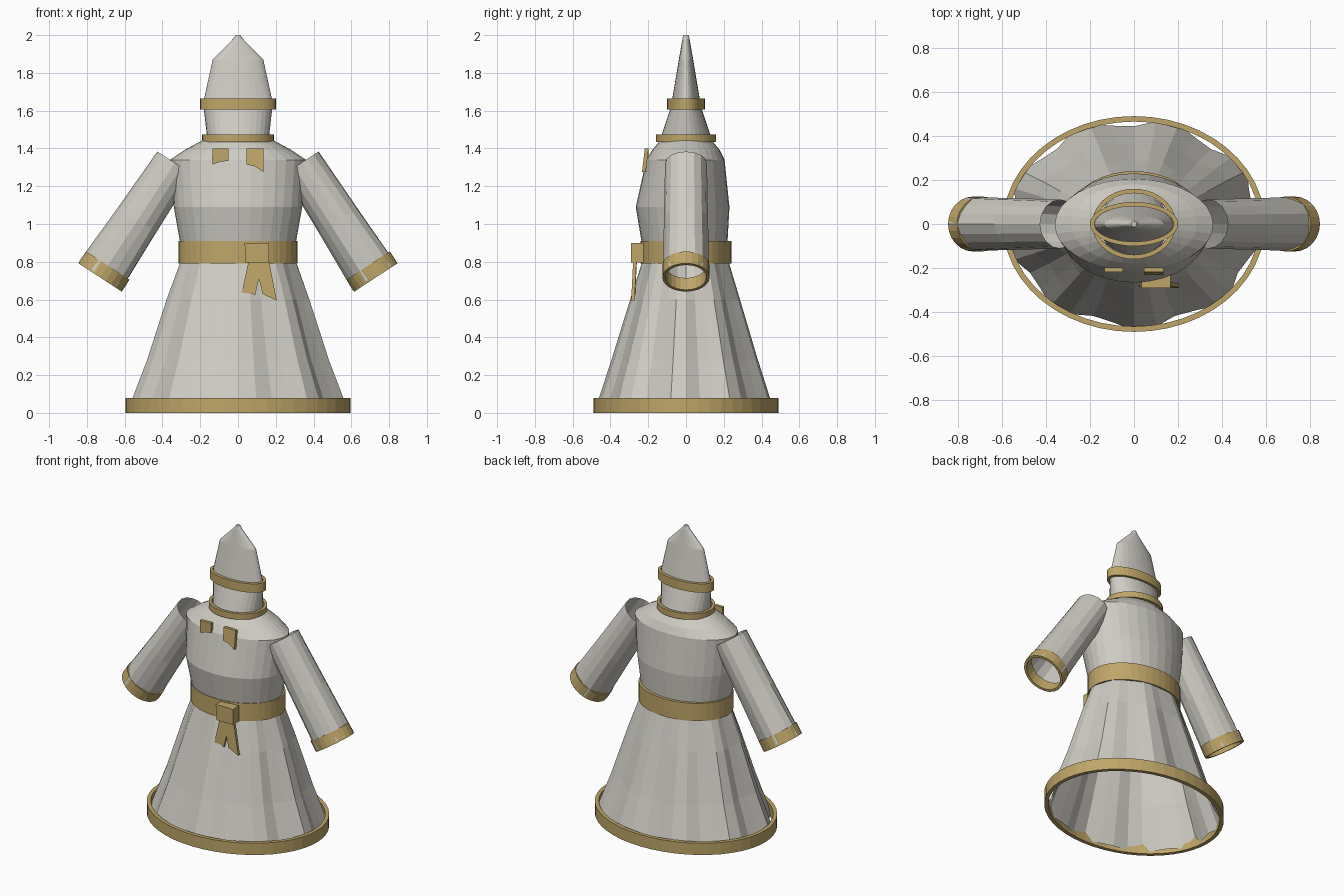
import bpy, bmesh, math
from mathutils import Vector, Matrix

if "Cube" in bpy.data.objects:
    bpy.data.objects.remove(bpy.data.objects["Cube"])


def material(name, rgb):
    m = bpy.data.materials.new(name)
    m.diffuse_color = (*rgb, 1)
    m.use_nodes = True
    m.node_tree.nodes["Principled BSDF"].inputs["Base Color"].default_value = m.diffuse_color
    return m


CLOTH = material("pale_grey_cloth", (0.62, 0.60, 0.55))
GOLD = material("gold_trim", (0.52, 0.38, 0.14))


def finish(bm, name, mat):
    mesh = bpy.data.meshes.new(name)
    bm.to_mesh(mesh)
    bm.free()
    mesh.materials.append(mat)
    obj = bpy.data.objects.new(name, mesh)
    bpy.context.collection.objects.link(obj)
    return obj


def loft(name, rings, mat, sides=32, folds=0, phase=0.0, closed=False, cap=False):
    """Skin elliptical rings (z, rx, ry, centre_y, fold_depth)."""
    bm = bmesh.new()
    loops = []
    for z, rx, ry, cy, depth in rings:
        loop = []
        for i in range(sides):
            a = 2 * math.pi * i / sides
            k = 1 + depth * math.cos(folds * a + phase)
            loop.append(bm.verts.new((rx * k * math.cos(a), cy + ry * k * math.sin(a), z)))
        loops.append(loop)
    pairs = list(zip(loops, loops[1:]))
    if closed:
        pairs.append((loops[-1], loops[0]))
    for lo, hi in pairs:
        for i in range(sides):
            j = (i + 1) % sides
            bm.faces.new((lo[i], lo[j], hi[j], hi[i]))
    if cap:
        bm.faces.new(loops[-1])
    return finish(bm, name, mat)


def band(name, z0, z1, rx, ry, mat=GOLD, t=0.02, sides=40):
    """Hollow elliptical band with real thickness."""
    return loft(name, [(z0, rx, ry, 0, 0), (z1, rx, ry, 0, 0),
                       (z1, rx - t, ry - t, 0, 0), (z0, rx - t, ry - t, 0, 0)],
                mat, sides, closed=True)


def plate(name, outline, y_front, y_back, lean=0.0):
    """Extruded (x, z) outline; lean pushes lower points forward."""
    bm = bmesh.new()
    top = max(z for _, z in outline)
    front, back = [[bm.verts.new((x, y - lean * (top - z), z)) for x, z in outline]
                   for y in (y_front, y_back)]
    bm.faces.new(front)
    bm.faces.new(back[::-1])
    n = len(outline)
    for i in range(n):
        j = (i + 1) % n
        bm.faces.new((front[j], front[i], back[i], back[j]))
    bmesh.ops.recalc_face_normals(bm, faces=bm.faces)
    return finish(bm, name, GOLD)


# Robe body
loft("torso", [(0.80, 0.300, 0.220, -0.005, 0), (0.91, 0.308, 0.228, -0.008, 0),
               (1.09, 0.340, 0.248, -0.018, 0), (1.34, 0.360, 0.207, -0.003, 0),
               (1.39, 0.285, 0.180, 0, 0), (1.45, 0.175, 0.130, 0, 0)], CLOTH)

# Pleated, open skirt
loft("skirt", [(0.015, 0.568, 0.463, 0, 0.046), (0.28, 0.468, 0.378, 0, 0.050),
               (0.60, 0.370, 0.285, 0, 0.042), (0.82, 0.298, 0.222, 0, 0.015)],
     CLOTH, sides=36, folds=9, phase=math.radians(63))

# Flattened pointed hood
loft("hood", [(1.44, 0.163, 0.140, 0, 0), (1.47, 0.165, 0.130, 0, 0),
              (1.60, 0.180, 0.086, 0, 0), (1.66, 0.180, 0.073, 0, 0),
              (1.87, 0.134, 0.038, 0, 0), (1.98, 0.026, 0.019, 0, 0),
              (2.00, 0.012, 0.014, 0, 0)], CLOTH, cap=True)

# Gold bands
band("hem_band", 0.0, 0.08, 0.595, 0.49, t=0.025, sides=48)
band("belt", 0.79, 0.91, 0.315, 0.24)
band("collar_band", 1.435, 1.475, 0.19, 0.16)
band("hood_band", 1.605, 1.665, 0.20, 0.10)

# Open sleeves and cuffs, built along local z and aimed from shoulder to wrist
for side, label in ((1, "right"), (-1, "left")):
    shoulder, wrist = Vector((0.334 * side, 0, 1.323)), Vector((0.73 * side, 0, 0.717))
    axis = wrist - shoulder
    length = axis.length
    x_axis = Vector((0, 1, 0)).cross(axis.normalized())
    place = Matrix((x_axis, Vector((0, 1, 0)), axis.normalized())).transposed().to_4x4()
    place.translation = shoulder
    sleeve = loft(label + "_sleeve",
                  [(0, 0.111, 0.111, 0, 0), (length * 0.5, 0.121, 0.117, 0, 0.02),
                   (length - 0.01, 0.134, 0.122, 0, 0.045)], CLOTH, sides=16, folds=5)
    cuff = band(label + "_cuff", length - 0.075, length, 0.137, 0.125, t=0.017, sides=24)
    for obj in (sleeve, cuff):
        obj.data.transform(place)

# Chest clasps
plate("left_clasp", [(-0.135, 1.40), (-0.05, 1.40), (-0.05, 1.335), (-0.09, 1.33),
                     (-0.135, 1.315)], -0.218, -0.198)
plate("right_clasp", [(0.045, 1.40), (0.135, 1.40), (0.135, 1.275), (0.09, 1.305),
                      (0.045, 1.315)], -0.218, -0.198, lean=0.12)

# Belt knot and hanging tails
plate("belt_knot", [(0.035, 0.90), (0.165, 0.90), (0.165, 0.795), (0.04, 0.795)], -0.29, -0.225)
plate("left_tail", [(0.055, 0.80), (0.13, 0.80), (0.115, 0.73), (0.09, 0.62), (0.075, 0.632),
                    (0.02, 0.635)], -0.275, -0.26, lean=0.05)
plate("right_tail", [(0.09, 0.80), (0.165, 0.80), (0.205, 0.595), (0.13, 0.63)],
      -0.28, -0.262, lean=0.05)
